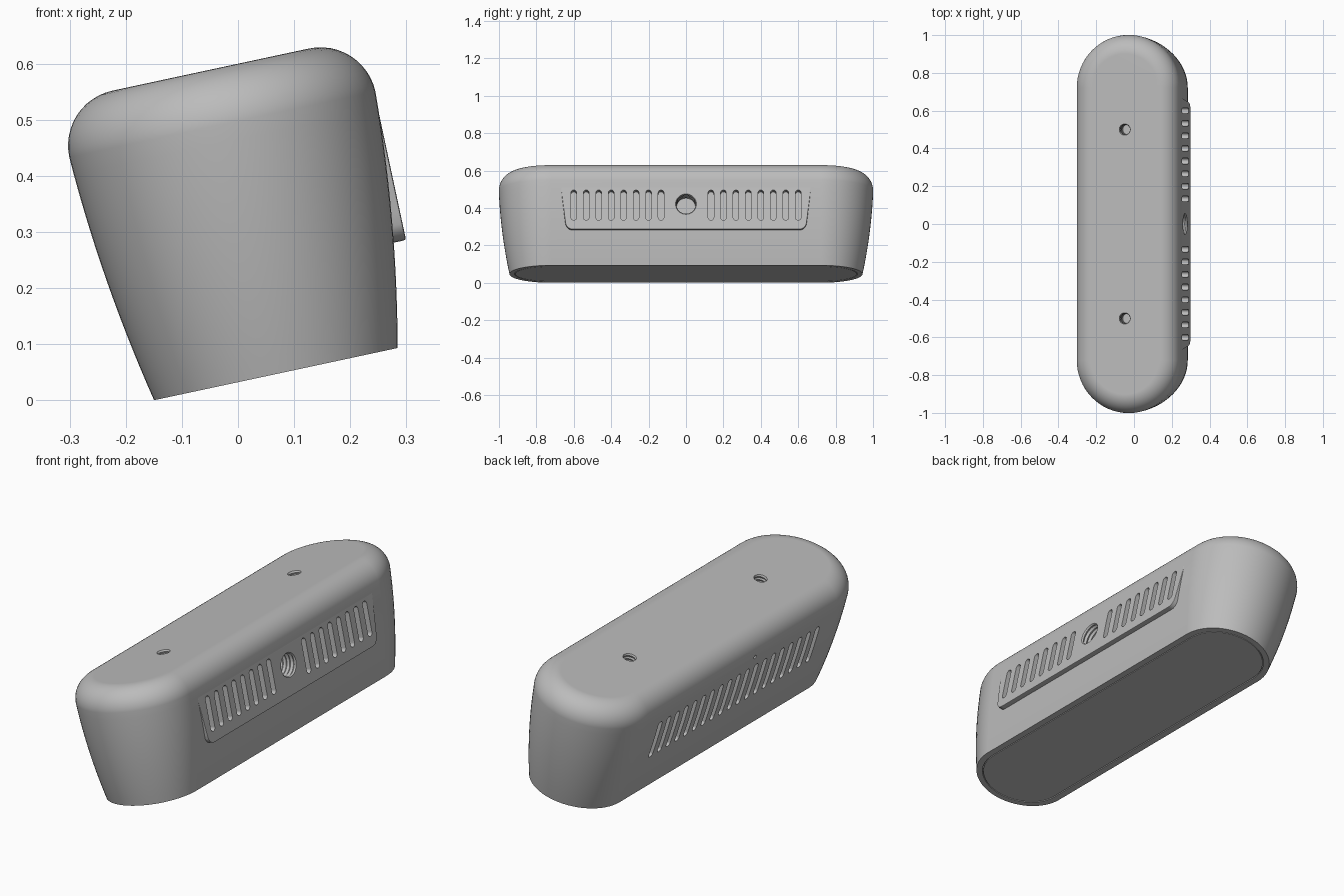
import bpy, bmesh, math
from mathutils import Matrix, Vector

default = bpy.data.objects.get("Cube")
if default:
    bpy.data.objects.remove(default)

grey = bpy.data.materials.new("grey plastic")
grey.use_nodes = True
colour = (0.5, 0.5, 0.5, 1)
grey.diffuse_color = colour
grey.node_tree.nodes["Principled BSDF"].inputs["Base Color"].default_value = colour

# The whole housing leans back about the long axis
TILT = Matrix.Translation((0.0675, 0, 0.0465)) @ Matrix.Rotation(math.radians(-12.1), 4, 'Y')
STRAIGHT = 0.722


def loft(bm, profile, straight, matrix=Matrix(), steps=24):
    """Stack stadium-shaped rings (radius, height) and close both ends."""
    rings = []
    for radius, height in profile:
        ring = []
        for end in (1, -1):
            for i in range(steps + (1 if straight else 0)):
                a = math.pi * i / steps
                p = Vector((end * radius * math.cos(a), end * (radius * math.sin(a) + straight), height))
                ring.append(bm.verts.new(matrix @ p))
        rings.append(ring)
    n = len(rings[0])
    for low, high in zip(rings, rings[1:]):
        for i in range(n):
            j = (i + 1) % n
            bm.faces.new((low[i], low[j], high[j], high[i]))
    bm.faces.new(rings[0][::-1])
    bm.faces.new(rings[-1])


def make(name, bm):
    bmesh.ops.recalc_face_normals(bm, faces=bm.faces)
    mesh = bpy.data.meshes.new(name)
    bm.to_mesh(mesh)
    bm.free()
    mesh.materials.append(grey)
    ob = bpy.data.objects.new(name, mesh)
    ob.matrix_world = TILT
    bpy.context.collection.objects.link(ob)
    return ob


def threaded(radius, depth, pitch=0.02):
    """Ridged profile for a screw hole."""
    count = round(depth / pitch)
    points = []
    for i in range(-count, count + 1):
        points += [(radius, i * pitch), (radius * 0.88, (i + 0.5) * pitch)]
    return points


# Housing: bowed sides, rounded top edge, shallow seat for the cover below
bm = bmesh.new()
profile = [(0.194, 0.006), (0.194, 0)]
for i in range(15):
    w = 0.455 * i / 14
    profile.append((0.222 + 0.2104 * w - 0.187 * w * w, w))
for i in range(1, 13):
    a = math.pi / 2 * i / 12
    profile.append((0.179 + 0.1 * math.cos(a), 0.455 + 0.1 * math.sin(a)))
loft(bm, profile, STRAIGHT, steps=32)
housing = make("housing", bm)

# Bottom cover set inside the rim
bm = bmesh.new()
loft(bm, [(0.19, 0.0005), (0.19, 0.008)], STRAIGHT, steps=32)
cover = make("bottom_cover", bm)

# Raised vent panel with rounded lower corners
bm = bmesh.new()
half = [(0.672, 0.44), (0.647, 0.235)]
for i in range(1, 7):
    a = math.pi / 2 * i / 6
    half.append((0.605 + 0.04 * math.cos(a), 0.225 - 0.04 * math.sin(a)))
outline = half + [(-y, w) for y, w in reversed(half)]
face = bm.faces.new([bm.verts.new((0.277, y, w)) for y, w in outline])
back = bmesh.ops.extrude_face_region(bm, geom=[face])
bmesh.ops.translate(bm, vec=(-0.06, 0, 0), verts=[g for g in back["geom"] if isinstance(g, bmesh.types.BMVert)])
panel = make("vent_panel", bm)
bevel = panel.modifiers.new("soft edge", 'BEVEL')
bevel.width = 0.004
bevel.segments = 2
bevel.limit_method = 'ANGLE'
bevel.angle_limit = math.radians(50)

# Cutters for vents, socket, mounting holes and pinhole
SIDE = Matrix(((0, 0, 1, 0), (1, 0, 0, 0), (0, 1, 0, 0), (0, 0, 0, 1)))


def side_cut(bm, profile, straight, u, y, w, steps=8):
    loft(bm, profile, straight, Matrix.Translation((u, y, w)) @ SIDE, steps)


def slot(bm, u, y, low, high):
    r = 0.015
    side_cut(bm, [(r, -0.05), (r, 0.05)], (high - low) / 2 - r, u, y, (low + high) / 2)


bm = bmesh.new()
for i in range(-9, 10):
    y = i * 0.0667
    slot(bm, -0.27, y, 0.205, 0.4)
    if abs(i) > 1:
        slot(bm, 0.28, y, 0.235, 0.4)
side_cut(bm, threaded(0.058, 0.1), 0, 0.28, 0, 0.323, 20)
side_cut(bm, [(0.009, -0.04), (0.009, 0.04)], 0, -0.278, -0.1, 0.45)
for y in (-0.5, 0.5):
    loft(bm, threaded(0.03, 0.08, 0.016), 0, Matrix.Translation((0, y, 0.555)), 14)
cutter = make("opening_cutter", bm)
cutter.hide_render = True

# Cut the openings, then shade smoothly with crisp edges
for ob in (housing, panel, cover):
    bpy.ops.object.select_all(action='DESELECT')
    ob.select_set(True)
    bpy.context.view_layer.objects.active = ob
    if ob is not cover:
        cut = ob.modifiers.new("openings", 'BOOLEAN')
        cut.operation = 'DIFFERENCE'
        cut.solver = 'EXACT'
        cut.object = cutter
        for name in [m.name for m in ob.modifiers]:
            bpy.ops.object.modifier_apply(modifier=name)
    bpy.ops.object.shade_smooth_by_angle(angle=math.radians(30))
    weighted = ob.modifiers.new("weighted normals", 'WEIGHTED_NORMAL')
    weighted.keep_sharp = True
bpy.data.objects.remove(cutter)
